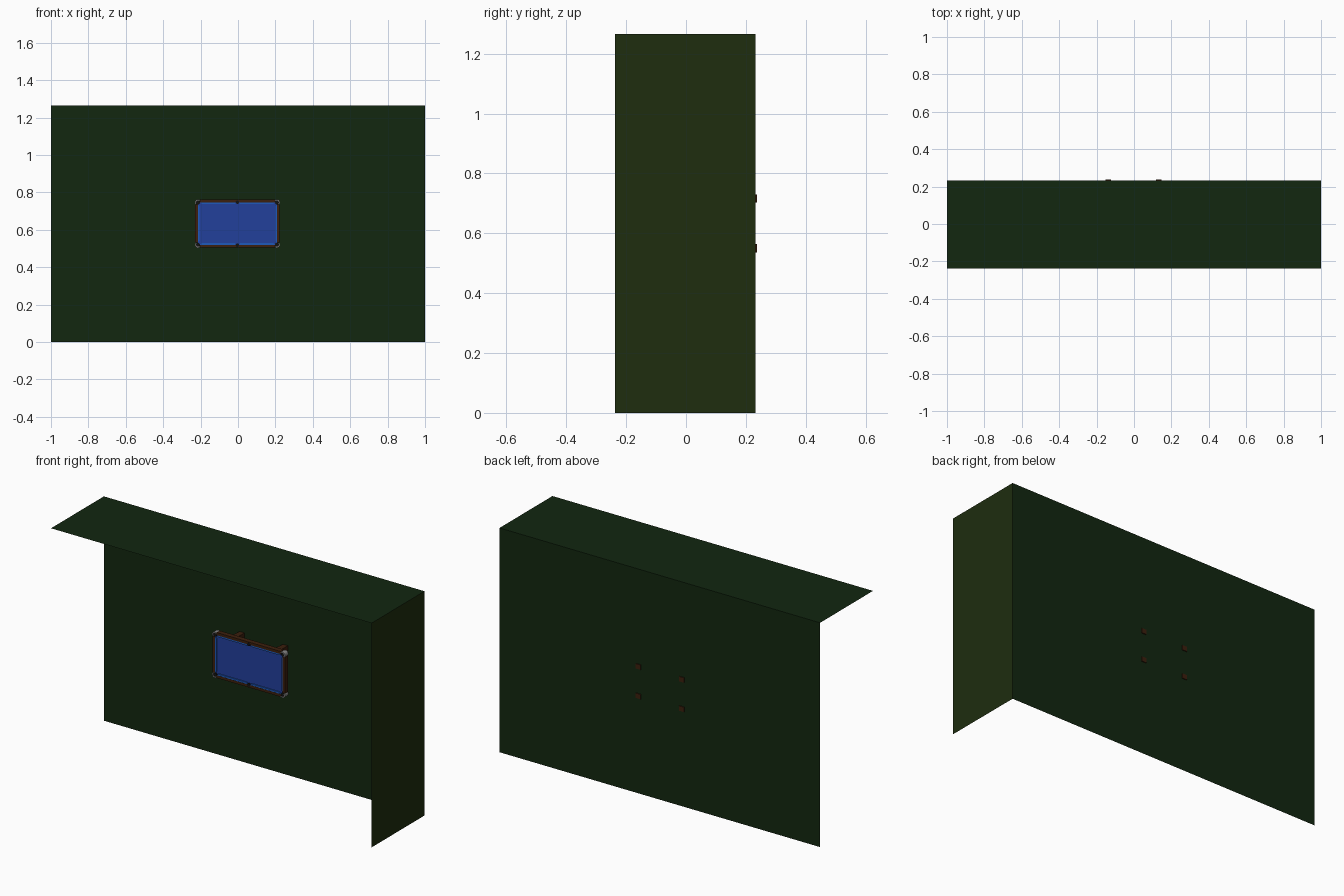
import bpy, bmesh
from math import cos, sin, pi, radians

if "Cube" in bpy.data.objects:
    bpy.data.objects.remove(bpy.data.objects["Cube"])

CX, CZ = -0.003, 0.633          # table centre on the wall
FRONT, FLOOR = 0.100, 0.238     # top of rails and feet of legs (y)


def mat(name, r, g, b):
    m = bpy.data.materials.new(name)
    m.diffuse_color = (r, g, b, 1)
    m.use_nodes = True
    m.node_tree.nodes["Principled BSDF"].inputs["Base Color"].default_value = m.diffuse_color
    return m


GREEN = mat("dark_green", 0.006, 0.02, 0.005)
OLIVE = mat("olive", 0.013, 0.026, 0.0045)
CLOTH = mat("blue_cloth", 0.016, 0.05, 0.33)
CUSH = mat("cushion_blue", 0.013, 0.1, 0.5)
WOOD = mat("brown_wood", 0.045, 0.014, 0.004)
METAL = mat("grey_metal", 0.25, 0.25, 0.25)
BLACK = mat("black_pocket", 0.006, 0.006, 0.006)


def finish(bm, name, m):
    bmesh.ops.recalc_face_normals(bm, faces=bm.faces)
    me = bpy.data.meshes.new(name)
    bm.to_mesh(me)
    bm.free()
    ob = bpy.data.objects.new(name, me)
    bpy.context.collection.objects.link(ob)
    me.materials.append(m)
    return ob


def panel(name, corners, m):
    bm = bmesh.new()
    bm.faces.new([bm.verts.new(c) for c in corners])
    me = bpy.data.meshes.new(name)
    bm.to_mesh(me)
    bm.free()
    me.materials.append(m)
    bpy.context.collection.objects.link(bpy.data.objects.new(name, me))


def prism(name, outline, y0, y1, m, taper=1.0):
    """Extrude an outline (x, z about the table centre) from y0 to y1."""
    bm = bmesh.new()
    n = len(outline)
    ox = sum(p[0] for p in outline) / n
    oz = sum(p[1] for p in outline) / n
    a = [bm.verts.new((CX + x, y0, CZ + z)) for x, z in outline]
    b = [bm.verts.new((CX + ox + (x - ox) * taper, y1, CZ + oz + (z - oz) * taper))
         for x, z in outline]
    bm.faces.new(a)
    bm.faces.new(b)
    for i in range(n):
        j = (i + 1) % n
        bm.faces.new((a[i], a[j], b[j], b[i]))
    return finish(bm, name, m)


def rect(x0, x1, z0, z1):
    return [(x0, z0), (x1, z0), (x1, z1), (x0, z1)]


def arc(cx, cz, r, a0, a1, n):
    return [(cx + r * cos(radians(a0 + (a1 - a0) * i / n)),
             cz + r * sin(radians(a0 + (a1 - a0) * i / n))) for i in range(n + 1)]


def flip(pts, sx, sz):
    return [(x * sx, z * sz) for x, z in pts]


# Room: back wall, right wall and top panel
W, D0, D1, H = 1.0, -0.238, 0.233, 1.265
panel("back_wall", [(-W, D1, 0), (W, D1, 0), (W, D1, H), (-W, D1, H)], GREEN)
panel("side_wall", [(W, D1, 0), (W, D0, 0), (W, D0, H), (W, D1, H)], OLIVE)
panel("top_panel", [(-W, D0, H), (W, D0, H), (W, D1, H), (-W, D1, H)], GREEN)

# Table bed and apron
prism("playing_cloth", rect(-0.213, 0.213, -0.113, 0.113), FRONT + 0.007, FRONT + 0.022, CLOTH)
prism("apron", rect(-0.212, 0.212, -0.114, 0.114), FRONT + 0.022, FRONT + 0.055, WOOD, 0.95)

# End rails and end cushions
for s, side in ((-1, "left"), (1, "right")):
    prism(f"{side}_end_rail", flip(rect(0.212, 0.226, -0.102, 0.102), s, 1),
          FRONT, FRONT + 0.028, WOOD)
    prism(f"{side}_end_cushion",
          flip([(0.212, -0.101), (0.212, 0.101), (0.203, 0.093), (0.203, -0.093)], s, 1),
          FRONT + 0.001, FRONT + 0.008, CUSH)

for sz, v in ((-1, "lower"), (1, "upper")):
    # Side pockets in the middle of the long rails
    prism(f"{v}_side_pocket", flip(arc(0, 0.115, 0.0095, 0, 345, 15), 1, sz),
          FRONT - 0.001, FRONT + 0.036, BLACK)
    prism(f"{v}_side_pocket_trim", flip(rect(-0.010, 0.010, 0.122, 0.128), 1, sz),
          FRONT - 0.0005, FRONT + 0.028, WOOD)
    for sx, h in ((-1, "left"), (1, "right")):
        tag = f"{v}_{h}"
        # Long rails and cushions
        prism(f"{tag}_rail", flip(rect(0.009, 0.200, 0.113, 0.128), sx, sz),
              FRONT, FRONT + 0.028, WOOD)
        prism(f"{tag}_cushion",
              flip([(0.009, 0.113), (0.200, 0.113), (0.191, 0.104), (0.013, 0.104)], sx, sz),
              FRONT + 0.001, FRONT + 0.008, CUSH)
        # Corner pocket with its metal casting
        prism(f"{tag}_pocket", flip(arc(0.211, 0.113, 0.0105, 0, 345, 15), sx, sz),
              FRONT + 0.001, FRONT + 0.036, BLACK)
        ring = arc(0.211, 0.113, 0.0165, -45, 135, 12) + arc(0.211, 0.113, 0.0105, 135, -45, 12)
        prism(f"{tag}_casting", flip(ring, sx, sz), FRONT - 0.002, FRONT + 0.028, METAL)
        # Legs, feet just passing through the wall
        prism(f"{tag}_leg", flip(rect(0.116, 0.154, 0.066, 0.100), sx, sz),
              FRONT + 0.05, FLOOR, WOOD, 0.8)
